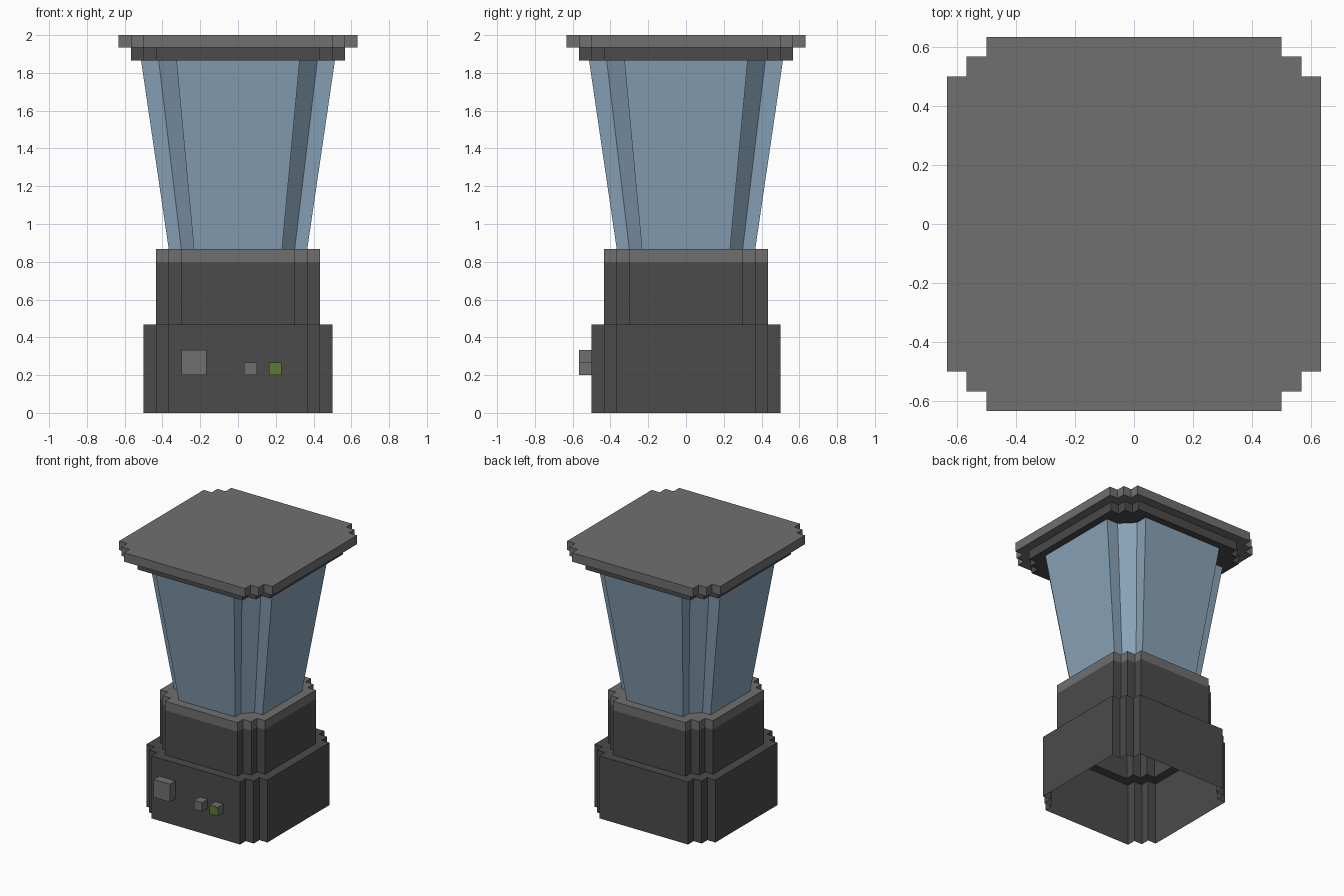
import bpy, bmesh

if "Cube" in bpy.data.objects:
    bpy.data.objects.remove(bpy.data.objects["Cube"])

U = 1 / 15  # step size of the notched corners


def material(name, rgb):
    m = bpy.data.materials.new(name)
    m.diffuse_color = (*rgb, 1)
    m.use_nodes = True
    m.node_tree.nodes["Principled BSDF"].inputs["Base Color"].default_value = m.diffuse_color
    return m


dark = material("dark_grey", (0.07, 0.07, 0.07))
mid = material("mid_grey", (0.16, 0.16, 0.16))
glass = material("blue_glass", (0.25, 0.37, 0.48))
green = material("green", (0.10, 0.20, 0.03))


def ring(h, z, s=U, chamfer=False):
    """Square outline of half-width h with notched corners."""
    b, a = h - s, h - 2 * s
    m = (a + b) / 2 if chamfer else b
    pts = [(h, a), (b, a), (m, m), (a, b), (a, h)]
    out = []
    for _ in range(4):
        out += [(x, y, z) for x, y in pts]
        pts = [(-y, x) for x, y in pts]
    return out


def shell(name, rings, mat, cap=False):
    """Loft through the rings; open unless capped at the top."""
    bm = bmesh.new()
    loops = [[bm.verts.new(p) for p in r] for r in rings]
    n = len(loops[0])
    for lo, hi in zip(loops, loops[1:]):
        for i in range(n):
            j = (i + 1) % n
            bm.faces.new((lo[i], lo[j], hi[j], hi[i]))
    if cap:
        bm.faces.new(loops[-1])
    me = bpy.data.meshes.new(name)
    bm.to_mesh(me)
    bm.free()
    me.materials.append(mat)
    bpy.context.collection.objects.link(bpy.data.objects.new(name, me))


def box(name, x0, x1, z0, z1, front=None):
    """Control on the front wall, optionally with a coloured front face."""
    bpy.ops.mesh.primitive_cube_add(size=1, location=((x0 + x1) / 2, -0.5 - U / 2, (z0 + z1) / 2))
    ob = bpy.context.object
    ob.name = name
    ob.scale = (x1 - x0, U, z1 - z0)
    ob.data.materials.append(mid)
    if front:
        ob.data.materials.append(front)
        for p in ob.data.polygons:
            if p.normal.y < -0.5:
                p.material_index = 1


# Hollow base, open underneath, with a shelf at the top
H0, H1, H2 = 0.5, 0.5 - U, 0.5 - 2 * U
Z1, Z2, Z3 = 7 * U, 13 * U, 28 * U
shell("base", [ring(H0, 0), ring(H0, Z1), ring(H1, Z1)], dark)
# Narrower collar and its lighter rim
shell("collar", [ring(H1, Z1), ring(H1, 0.8)], dark)
shell("collar_rim", [ring(H1, 0.8), ring(H1, Z2), ring(H2, Z2, chamfer=True)], mid)
# Flared glass jar
shell("jar", [ring(H2, Z2, chamfer=True), ring(H2 * 1.4, Z3, U * 1.4, True)], glass)
# Two-step lid
shell("lid_lower", [ring(H2 * 1.4, Z3, U * 1.4, True), ring(0.5 + U, Z3), ring(0.5 + U, Z3 + U)], dark)
shell("lid_upper", [ring(0.5 + U, Z3 + U), ring(0.5 + 2 * U, Z3 + U), ring(0.5 + 2 * U, 2)], mid, cap=True)

# Front controls
box("large_switch", -0.30, -0.30 + 2 * U, 0.2, 0.2 + 2 * U)
box("grey_button", 0.033, 0.1, 0.2, 0.2 + U)
box("green_button", 0.163, 0.23, 0.2, 0.2 + U, green)
